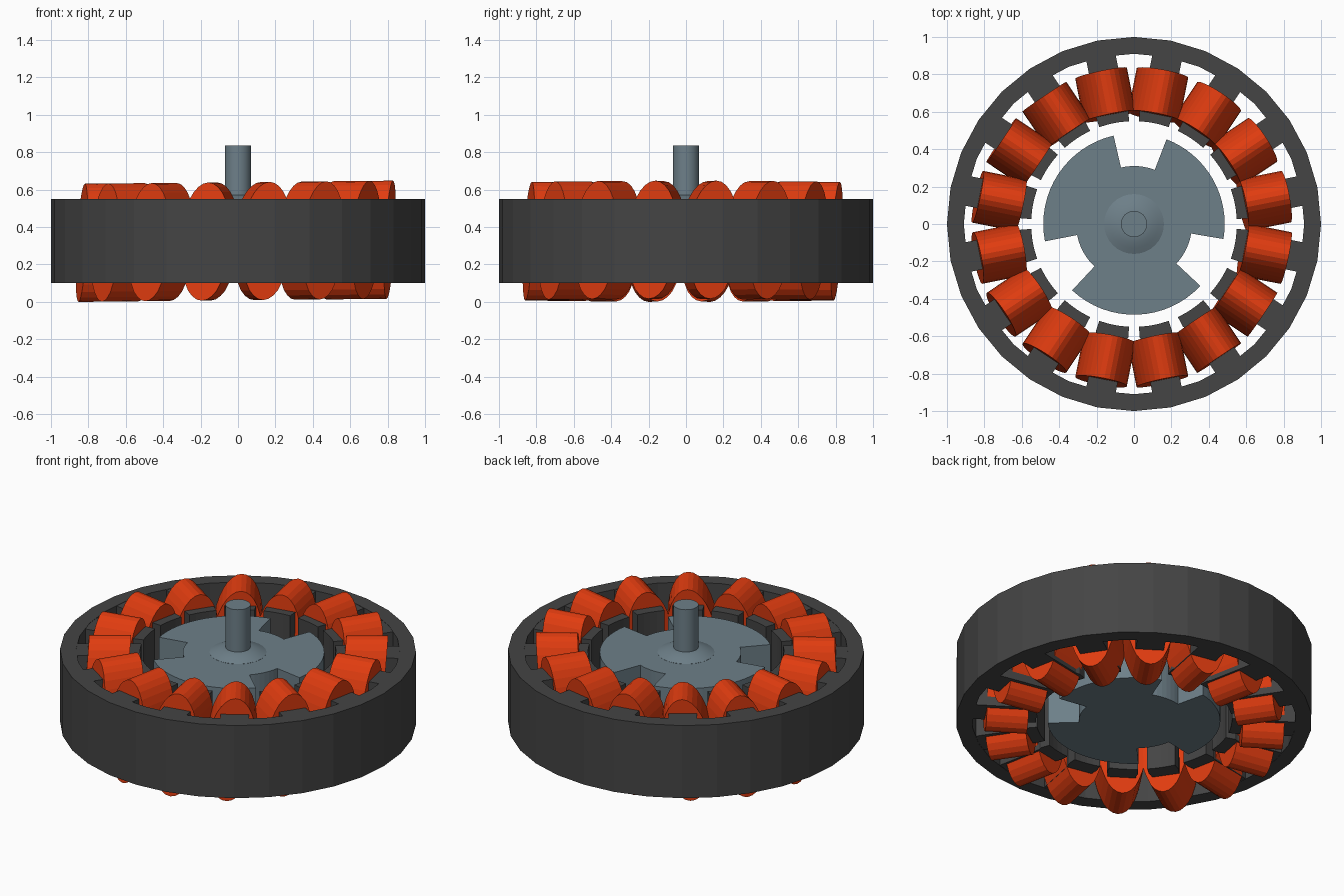
import bpy, bmesh, math
from mathutils import Matrix, Vector

if "Cube" in bpy.data.objects:
    bpy.data.objects.remove(bpy.data.objects["Cube"])


def material(name, rgb):
    m = bpy.data.materials.new(name)
    m.diffuse_color = (*rgb, 1)
    m.use_nodes = True
    m.node_tree.nodes["Principled BSDF"].inputs["Base Color"].default_value = m.diffuse_color
    return m


IRON = material("dark iron", (0.058, 0.058, 0.058))
COPPER = material("copper orange", (0.75, 0.045, 0.005))
STEEL = material("blue grey steel", (0.155, 0.215, 0.25))


def finish(name, bm, mat, smooth=None):
    bmesh.ops.recalc_face_normals(bm, faces=bm.faces)
    me = bpy.data.meshes.new(name)
    bm.to_mesh(me)
    bm.free()
    me.materials.append(mat)
    ob = bpy.data.objects.new(name, me)
    bpy.context.collection.objects.link(ob)
    if smooth:
        bpy.ops.object.select_all(action='DESELECT')
        ob.select_set(True)
        bpy.context.view_layer.objects.active = ob
        bpy.ops.object.shade_smooth_by_angle(angle=math.radians(smooth))
    return ob


def prism(bm, outline, z0, z1, turn=0.0):
    """Extrude a flat outline from z0 to z1, turned about the z axis."""
    rot = Matrix.Rotation(turn, 3, 'Z')
    face = bm.faces.new([bm.verts.new(rot @ Vector((x, y, z0))) for x, y in outline])
    ext = bmesh.ops.extrude_face_region(bm, geom=[face])
    bmesh.ops.translate(bm, vec=(0, 0, z1 - z0),
                        verts=[v for v in ext['geom'] if isinstance(v, bmesh.types.BMVert)])


def lathe(bm, profile, sides, closed=False):
    """Revolve (radius, z) points about the z axis."""
    rings = [[bm.verts.new((r * math.cos(a), r * math.sin(a), z)) for r, z in profile]
             for a in (math.tau * i / sides for i in range(sides))]
    n = len(profile)
    for i in range(sides):
        a, b = rings[i], rings[(i + 1) % sides]
        for j in range(n if closed else n - 1):
            k = (j + 1) % n
            bm.faces.new((a[j], b[j], b[k], a[k]))
    if not closed:
        bm.faces.new([r[0] for r in rings])
        bm.faces.new([r[-1] for r in rings])


def polar(r, deg):
    return r * math.cos(math.radians(deg)), r * math.sin(math.radians(deg))


Z0, Z1 = 0.10, 0.55
ANGLES = [math.tau * (i + 0.5) / 16 for i in range(16)]

# Outer stator ring
bm = bmesh.new()
lathe(bm, [(1, Z0), (1, Z1), (0.91, Z1), (0.91, Z0)], 32, closed=True)
finish("stator_ring", bm, IRON)

# Stator teeth with a concave inner shoe
bm = bmesh.new()
tooth = [polar(0.55, d) for d in (-8.5, -4, 0, 4, 8.5)]
tooth += [(0.60, 0.088), (0.62, 0.08), (0.93, 0.08), (0.93, -0.08), (0.62, -0.08), (0.60, -0.088)]
for a in ANGLES:
    prism(bm, tooth, Z0 + 0.002, Z1 - 0.002, a)
finish("stator_teeth", bm, IRON)

# Oval wire coils around the teeth, leaning slightly
bm = bmesh.new()
SIDES = 32
for a in ANGLES:
    rot = Matrix.Rotation(a, 3, 'Z')
    ends = []
    for r in (0.605, 0.84):
        ring = []
        for i in range(SIDES):
            t = math.tau * i / SIDES
            p = rot @ Vector((r, 0.14 * math.cos(t), 0.312 * math.sin(t)))
            ring.append(bm.verts.new((p.x + 0.055 * p.z - 0.012,
                                      p.y + 0.055 * p.z - 0.018,
                                      p.z + 0.328 + 0.010 * p.x)))
        ends.append(ring)
    for i in range(SIDES):
        j = (i + 1) % SIDES
        bm.faces.new((ends[0][i], ends[0][j], ends[1][j], ends[1][i]))
    for ring in ends:
        bm.faces.new(ring)
low = min(v.co.z for v in bm.verts)
for v in bm.verts:
    v.co.z -= low * (v.co.z < 0.1)
finish("coils", bm, COPPER)

# Rotor body with three notches
bm = bmesh.new()
notches = [(69, 103), (191, 227), (317, 350.5)]
outline = []
for k, (start, end) in enumerate(notches):
    nxt = notches[(k + 1) % 3][0] + (360 if k == 2 else 0)
    outline += [polar(0.31, start + (end - start) * i / 6) for i in range(7)]
    outline += [polar(0.485, end + (nxt - end) * i / 16) for i in range(17)]
prism(bm, outline, Z0, 0.54)
finish("rotor", bm, STEEL)

# Shallow hub dome
bm = bmesh.new()
lathe(bm, [(0.16, 0.53), (0.16, 0.541), (0.13, 0.554), (0.10, 0.566), (0.06, 0.575)], 32)
finish("hub_dome", bm, STEEL, 40)

# Central shaft
bm = bmesh.new()
lathe(bm, [(0.07, 0.50), (0.07, 0.835)], 32)
finish("shaft", bm, STEEL, 40)
